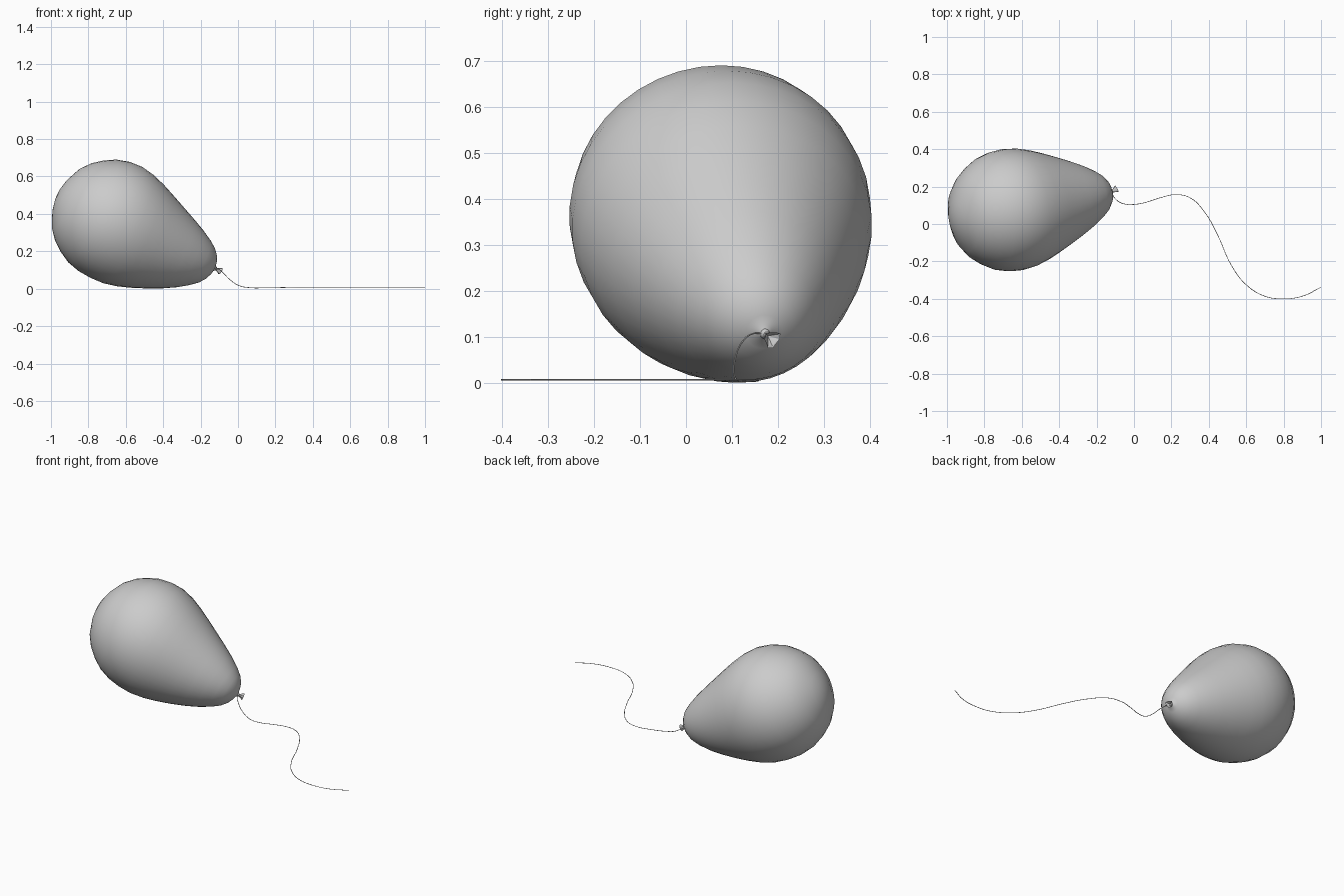
import bpy, bmesh
from math import sin, cos, pi, tau
from mathutils import Vector

cube = bpy.data.objects.get("Cube")
if cube:
    bpy.data.objects.remove(cube)

grey = bpy.data.materials.new("grey_rubber")
grey.use_nodes = True
GREY = (0.6, 0.6, 0.6, 1)
grey.diffuse_color = GREY
bsdf = grey.node_tree.nodes["Principled BSDF"]
bsdf.inputs["Base Color"].default_value = GREY
bsdf.inputs["Roughness"].default_value = 0.6


def lathe(name, profile, origin, axis, sides, warp=None):
    """Revolve (distance, radius) pairs around an axis; zero radius makes a pole."""
    turn = axis.to_track_quat('Z', 'Y')
    bm = bmesh.new()
    rings = []
    for dist, rad in profile:
        count = sides if rad > 0 else 1
        ring = []
        for i in range(count):
            t = tau * i / sides
            r = rad * (warp(t, dist) if warp else 1)
            ring.append(bm.verts.new(origin + turn @ Vector((r * cos(t), r * sin(t), dist))))
        rings.append(ring)
    for a, b in zip(rings, rings[1:]):
        for i in range(sides):
            j = (i + 1) % sides
            quad = [a[i % len(a)], a[j % len(a)], b[j % len(b)], b[i % len(b)]]
            bm.faces.new(list(dict.fromkeys(quad)))
    bmesh.ops.recalc_face_normals(bm, faces=bm.faces)
    mesh = bpy.data.meshes.new(name)
    bm.to_mesh(mesh)
    bm.free()
    mesh.materials.append(grey)
    obj = bpy.data.objects.new(name, mesh)
    bpy.context.collection.objects.link(obj)
    return obj


# Balloon body, tilted so that its underside rests on the ground
centre = Vector((-0.66, 0.075, 0.36))
axis = Vector((0.535, 0.095, -0.25)).normalized()
body_profile = [
    (-0.34, 0), (-0.335, 0.05), (-0.322, 0.1), (-0.285, 0.18), (-0.24, 0.233),
    (-0.19, 0.271), (-0.13, 0.304), (-0.06, 0.323), (0.01, 0.328), (0.08, 0.32),
    (0.15, 0.3), (0.22, 0.273), (0.3, 0.239), (0.38, 0.203), (0.45, 0.168),
    (0.51, 0.132), (0.55, 0.102), (0.577, 0.07), (0.591, 0.04), (0.597, 0.018),
    (0.606, 0.008), (0.61, 0)]
body = lathe("balloon_body", body_profile, centre, axis, 40)
# Slight sag of the tapering half
for v in body.data.vertices:
    along = (v.co - centre).dot(axis)
    if 0 < along < 0.6:
        v.co.z -= 0.016 * sin(pi * along / 0.6)
body.data.shade_smooth()

# Tied neck: a rolled knot and a ragged flared lip
tip = centre + axis * 0.6
lip_axis = Vector((0.035, 0.02, -0.016)).normalized()
lathe("knot", [(-0.006, 0), (-0.004, 0.008), (0.003, 0.012), (0.01, 0.008), (0.012, 0)],
      tip, lip_axis, 10).data.shade_smooth()
lathe("flared_lip",
      [(0.006, 0.006), (0.02, 0.011), (0.036, 0.019), (0.034, 0.016), (0.016, 0)],
      tip, lip_axis, 10,
      lambda t, d: 1 + 0.18 * sin(3 * t) * (d > 0.015))

# String hanging from the knot and trailing along the ground
path = [
    (-0.118, 0.168, 0.108), (-0.108, 0.145, 0.108), (-0.085, 0.122, 0.09),
    (-0.045, 0.106, 0.05), (0.005, 0.105, 0.017), (0.06, 0.115, 0.006),
    (0.15, 0.143, 0.005), (0.22, 0.157, 0.006), (0.3, 0.14, 0.008),
    (0.38, 0.06, 0.008), (0.45, -0.065, 0.008), (0.52, -0.22, 0.008),
    (0.6, -0.325, 0.008), (0.7, -0.386, 0.008), (0.8, -0.4, 0.008),
    (0.9, -0.386, 0.008), (1, -0.338, 0.008)]
curve = bpy.data.curves.new("string", 'CURVE')
curve.dimensions = '3D'
curve.bevel_depth = 0.0017
curve.bevel_resolution = 1
curve.resolution_u = 6
curve.use_fill_caps = True
spline = curve.splines.new('BEZIER')
spline.bezier_points.add(len(path) - 1)
for point, co in zip(spline.bezier_points, path):
    point.co = co
    point.handle_left_type = point.handle_right_type = 'AUTO'
curve.materials.append(grey)
string = bpy.data.objects.new("string", curve)
bpy.context.collection.objects.link(string)
